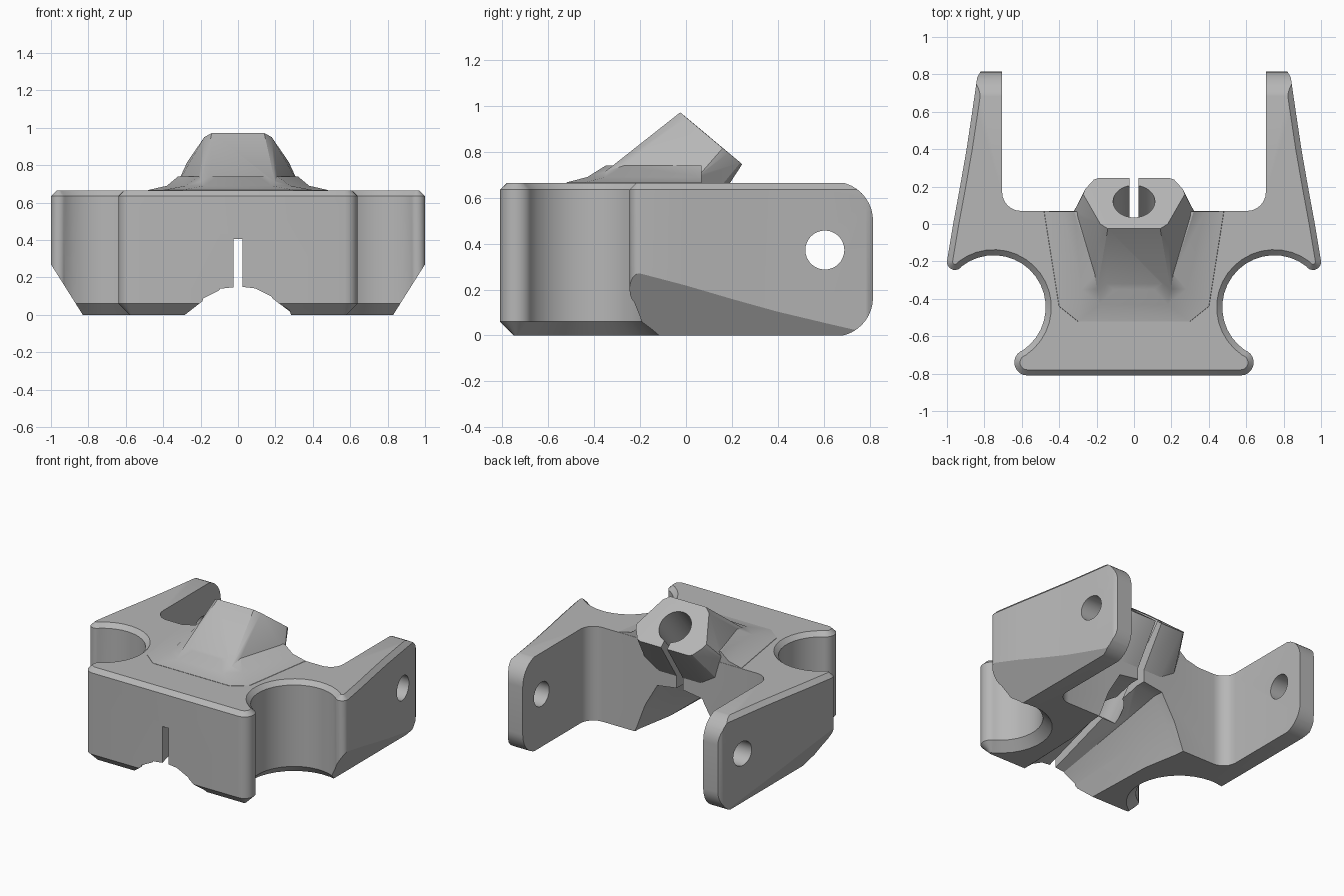
import bpy, bmesh, math
from math import radians, cos, sin
from mathutils import Vector

cube = bpy.data.objects.get("Cube")
if cube:
    bpy.data.objects.remove(cube, do_unlink=True)

grey = bpy.data.materials.new("plain grey")
grey.use_nodes = True
grey.diffuse_color = (0.47, 0.47, 0.47, 1)
grey.node_tree.nodes["Principled BSDF"].inputs["Base Color"].default_value = grey.diffuse_color


def finish(name, bm):
    bmesh.ops.recalc_face_normals(bm, faces=bm.faces)
    mesh = bpy.data.meshes.new(name)
    bm.to_mesh(mesh)
    bm.free()
    mesh.materials.append(grey)
    obj = bpy.data.objects.new(name, mesh)
    bpy.context.collection.objects.link(obj)
    return obj


def loft(name, rings):
    """Skin a stack of closed rings and cap both ends."""
    bm = bmesh.new()
    loops = [[bm.verts.new(p) for p in ring] for ring in rings]
    n = len(loops[0])
    for a, b in zip(loops, loops[1:]):
        for i in range(n):
            j = (i + 1) % n
            bm.faces.new((a[i], a[j], b[j], b[i]))
    bm.faces.new(loops[0])
    bm.faces.new(loops[-1])
    return finish(name, bm)


def hull(name, points):
    bm = bmesh.new()
    for x, y, z in points:
        for s in (-1, 1):
            bm.verts.new((s * x, y, z))
    res = bmesh.ops.convex_hull(bm, input=bm.verts[:])
    loose = [v for v in bm.verts if not v.link_faces]
    bmesh.ops.delete(bm, geom=loose, context='VERTS')
    return finish(name, bm)


def along_x(name, yz, x0, x1):
    return loft(name, [[(x, y, z) for y, z in yz] for x in (x0, x1)])


def combine(target, tool, operation):
    mod = target.modifiers.new(tool.name, 'BOOLEAN')
    mod.operation, mod.solver, mod.object = operation, 'EXACT', tool
    bpy.context.view_layer.objects.active = target
    bpy.ops.object.modifier_apply(modifier=mod.name)
    bpy.data.objects.remove(tool, do_unlink=True)


def arc(cx, cy, r, a0, a1, steps):
    angles = [radians(a0 + (a1 - a0) * i / steps) for i in range(steps + 1)]
    return [(cx + r * cos(a), cy + r * sin(a)) for a in angles]


# Plan outline of one half: (points, top chamfer, bottom chamfer)
sections = [
    (arc(0.57, -0.74, 0.07, -90, 58, 8), 0.03, 0.06),
    (arc(0.75, -0.445, 0.278, 236, 52, 18), 0.03, 0.06),
    (arc(0.957, -0.203, 0.043, 232, 368, 8), 0.03, 0),
    ([(0.967, 0), (0.93, 0.2), (0.895, 0.4), (0.865, 0.6), (0.838, 0.785)], 0.03, 0),
    ([(0.82, 0.815), (0.705, 0.815)], 0, 0),
    (arc(0.605, 0.17, 0.1, 0, -90, 6), 0, 0),
]
half = [(x, y, t, b) for pts, t, b in sections for x, y in pts]
outline = half + [(-x, y, t, b) for x, y, t, b in reversed(half)]


def inset_ring(z, which):
    ring, n = [], len(outline)
    for i, p in enumerate(outline):
        here = Vector(p[:2])
        before = (here - Vector(outline[i - 1][:2])).normalized()
        after = (Vector(outline[(i + 1) % n][:2]) - here).normalized()
        tangent = (before + after).normalized()
        scale = 1 / max(0.7, tangent.dot(after))
        amount = p[which] * scale if which else 0
        ring.append((here.x - tangent.y * amount, here.y + tangent.x * amount, z))
    return ring


body = loft("bracket_body", [inset_ring(0, 3), inset_ring(0.06, 0),
                             inset_ring(0.635, 0), inset_ring(0.665, 2)])

# Arm shaping: sloped undersides and rounded rear corners
for s in (-1, 1):
    slope = [(0.767, -0.1), (1.15, 0.508), (1.15, -0.1)]
    combine(body, loft("slope_cutter", [[(s * x, y, z) for x, z in slope]
                                        for y in (-0.3, 0.95)]), 'DIFFERENCE')
low = arc(0.645, 0.165, 0.17, -90, 0, 10)
high = arc(0.645, 0.5, 0.17, 90, 0, 10)
for name, curve, z in (("low_corner", low, -0.1), ("high_corner", high, 0.8)):
    zc = curve[-1][1]
    shape = [(0.645, z)] + curve + [(0.95, zc), (0.95, z)]
    combine(body, along_x(name, shape, -1.2, 1.2), 'DIFFERENCE')

# Angled clamp boss with a flared skirt
skirt = []
for back, front, y, z in ((0.5, 0.42, -0.52, 0.64), (0.48, 0.40, -0.52, 0.667),
                          (0.38, 0.28, -0.43, 0.69), (0.32, 0.21, -0.35, 0.74)):
    skirt.append([(back, 0.068, z), (front, y + 0.08, z), (front - 0.1, y, z),
                  (0.1 - front, y, z), (-front, y + 0.08, z), (-back, 0.068, z)])
combine(body, loft("boss_skirt", skirt), 'UNION')
boss = hull("boss", [(0.14, -0.025, 0.972), (0.18, 0.0, 0.95), (0.272, 0.16, 0.816),
                     (0.262, 0.185, 0.796), (0.215, 0.237, 0.753), (0.19, 0.245, 0.746),
                     (0.33, 0.05, 0.69), (0.29, 0.03, 0.5),
                     (0.2, -0.37, 0.70), (0.2, -0.3, 0.6), (0.15, 0.0, 0.37)])
combine(body, boss, 'UNION')

# Tunnel beneath, rising and widening towards the rear
stations = [
    (-0.86, [(0.28, 0), (0.18, 0.08), (0.09, 0.125)], 0.135),
    (-0.25, [(0.30, 0), (0.25, 0.17), (0.15, 0.3)], 0.34),
    (0.0, [(0.345, 0), (0.27, 0.2), (0.17, 0.37)], 0.395),
    (0.4, [(0.38, 0), (0.29, 0.2), (0.2, 0.37)], 0.4),
]
rings = []
for y, side, top in stations:
    side = [(side[0][0] + 0.08, -0.1)] + side
    prof = side + [(0, top)] + [(-x, z) for x, z in reversed(side)]
    rings.append([(x, y, z) for x, z in prof])
combine(body, loft("tunnel_cutter", rings), 'DIFFERENCE')

# Tilted bore through the boss
axis = Vector((0, 0.64, 0.77))
u = Vector((1, 0, 0))
v = axis.cross(u)
mouth = Vector((0, 0.125, 0.855))
circle = arc(0, 0, 0.112, 0, 348.75, 31)
combine(body, loft("bore_cutter", [[mouth + axis * d + u * a + v * b for a, b in circle]
                                   for d in (-0.72, 0.2)]), 'DIFFERENCE')

# Clamping slit
slit = [(-0.9, -0.1), (-0.9, 0.4), (-0.22, 0.43), (0.125, 0.855),
        (0.3, 1.06), (0.6, 0.9), (0.6, -0.1)]
combine(body, along_x("slit_cutter", slit, -0.024, 0.024), 'DIFFERENCE')

# Pivot holes through both arms
pivot = arc(0.605, 0.372, 0.085, 0, 348.75, 31)
combine(body, along_x("pivot_cutter", pivot, -1.2, 1.2), 'DIFFERENCE')

# Single material and crisp smooth shading
body.data.materials.clear()
body.data.materials.append(grey)
for face in body.data.polygons:
    face.material_index = 0
bpy.ops.object.select_all(action='DESELECT')
body.select_set(True)
bpy.context.view_layer.objects.active = body
bpy.ops.object.shade_smooth_by_angle(angle=radians(28))
